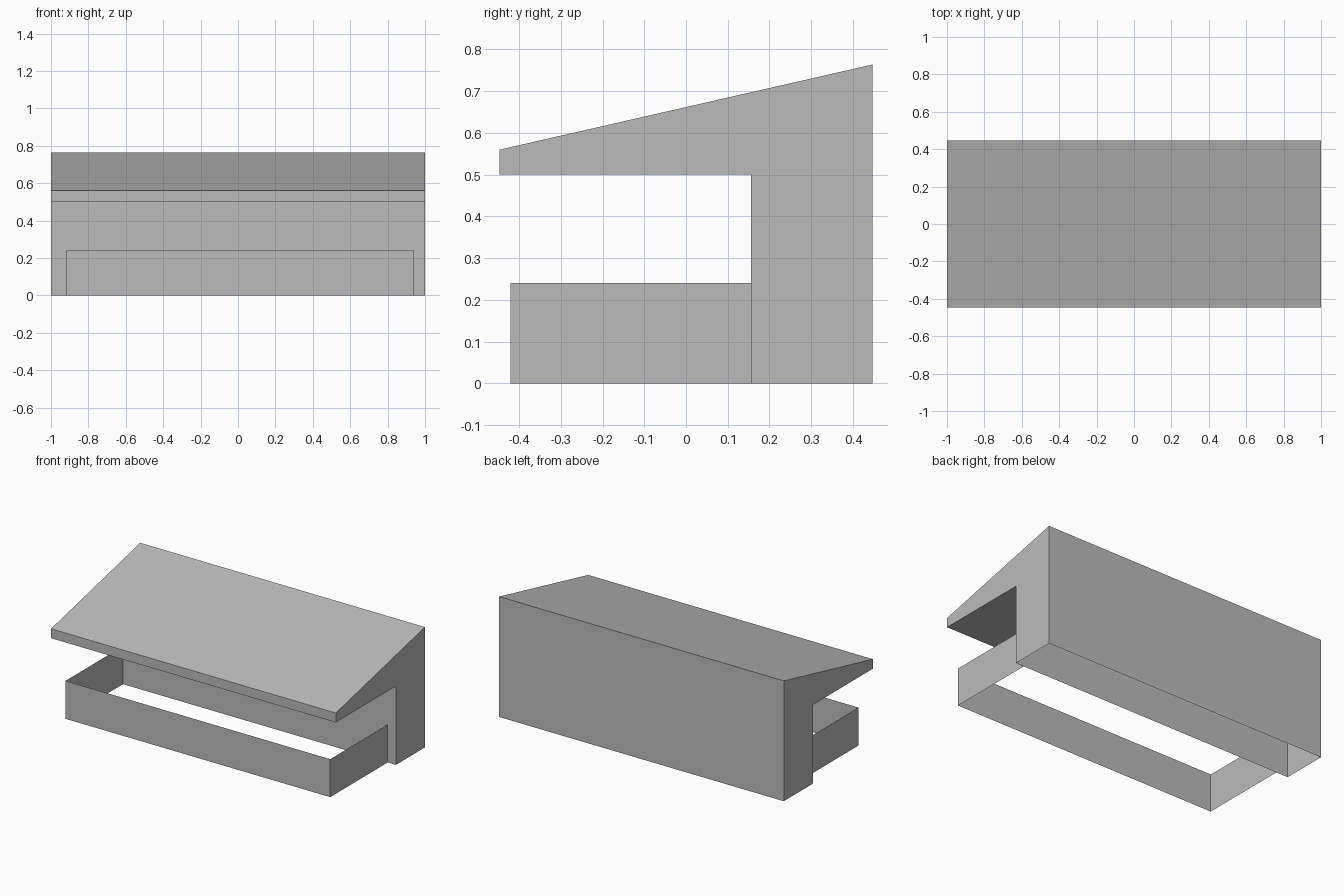
import bpy
import bmesh

cube = bpy.data.objects.get("Cube")
if cube:
    bpy.data.objects.remove(cube, do_unlink=True)

grey = bpy.data.materials.new("plain grey")
grey.use_nodes = True
colour = (0.5, 0.5, 0.5, 1)
grey.diffuse_color = colour
grey.node_tree.nodes["Principled BSDF"].inputs["Base Color"].default_value = colour


def add_object(name, bm):
    mesh = bpy.data.meshes.new(name)
    bm.to_mesh(mesh)
    bm.free()
    mesh.materials.append(grey)
    obj = bpy.data.objects.new(name, mesh)
    bpy.context.collection.objects.link(obj)
    return obj


WALL_Y, BACK_Y, EAVE_Y = 0.156, 0.447, -0.447

# Wall and sloping canopy: one side profile swept across, hollow and open underneath
bm = bmesh.new()
profile = [(WALL_Y, 0), (WALL_Y, 0.5), (EAVE_Y, 0.5),
           (EAVE_Y, 0.56), (BACK_Y, 0.764), (BACK_Y, 0)]
end = bm.faces.new([bm.verts.new((-1, y, z)) for y, z in profile])
swept = bmesh.ops.extrude_face_region(bm, geom=[end], use_keep_orig=True)
bmesh.ops.translate(bm, vec=(2, 0, 0),
                    verts=[g for g in swept["geom"] if isinstance(g, bmesh.types.BMVert)])
bmesh.ops.recalc_face_normals(bm, faces=bm.faces)
underside = [f for f in bm.faces if all(v.co.z < 0.01 for v in f.verts)]
bmesh.ops.delete(bm, geom=underside, context="FACES_ONLY")
add_object("canopy_shell", bm)

# Low skirt in front of the wall: three thin upright panels, open above and below
bm = bmesh.new()
path = [(-0.917, WALL_Y), (-0.917, -0.42), (0.942, -0.42), (0.942, WALL_Y)]
low = [bm.verts.new((x, y, 0)) for x, y in path]
high = [bm.verts.new((x, y, 0.241)) for x, y in path]
for i in range(len(path) - 1):
    bm.faces.new((low[i], low[i + 1], high[i + 1], high[i]))
add_object("front_skirt", bm)
